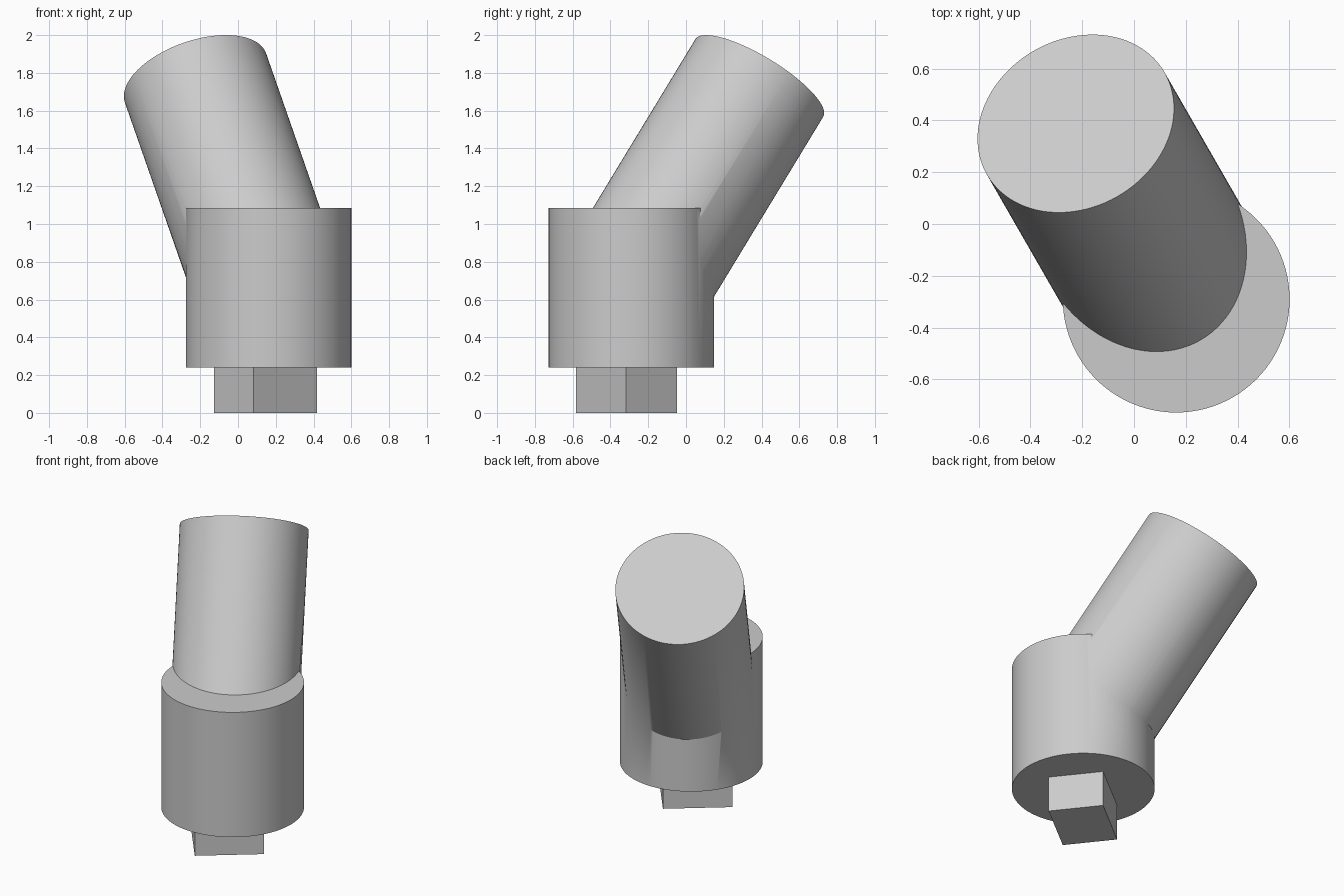
import bpy, math
from mathutils import Matrix, Vector

cube = bpy.data.objects.get("Cube")
if cube:
    bpy.data.objects.remove(cube, do_unlink=True)

grey = bpy.data.materials.new("plain grey")
grey.use_nodes = True
colour = (0.6, 0.6, 0.6, 1)
grey.diffuse_color = colour
grey.node_tree.nodes["Principled BSDF"].inputs["Base Color"].default_value = colour

def cylinder(name, start, end, radius):
    """Cylinder running between two points."""
    start, end = Vector(start), Vector(end)
    axis = end - start
    bpy.ops.mesh.primitive_cylinder_add(
        vertices=96, radius=radius, depth=axis.length, location=(start + end) / 2,
        rotation=axis.to_track_quat('Z', 'Y').to_euler())
    obj = bpy.context.object
    obj.name = name
    obj.data.materials.append(grey)
    return obj

# Upright body and the arm leaning out of its middle
body = cylinder("elbow_body", (0.163, -0.29, 0.24), (0.163, -0.29, 1.085), 0.438)
arm = cylinder("leaning_arm", (0.165, -0.29, 0.656), (-0.225, 0.388, 1.773), 0.396)

# Join both into one continuous skin
union = body.modifiers.new("join arm", 'BOOLEAN')
union.operation = 'UNION'
union.solver = 'EXACT'
union.object = arm
bpy.context.view_layer.objects.active = body
bpy.ops.object.select_all(action='DESELECT')
body.select_set(True)
bpy.ops.object.modifier_apply(modifier=union.name)
bpy.data.objects.remove(arm, do_unlink=True)
bpy.ops.object.shade_smooth_by_angle(angle=math.radians(30))

# Rectangular peg underneath, turned on its axis
bpy.ops.mesh.primitive_cube_add(size=1, location=(0.145, -0.315, 0.125),
                                rotation=(0, 0, math.radians(38.3)))
peg = bpy.context.object
peg.name = "square_peg"
peg.scale = (0.427, 0.341, 0.25)
peg.data.materials.append(grey)
